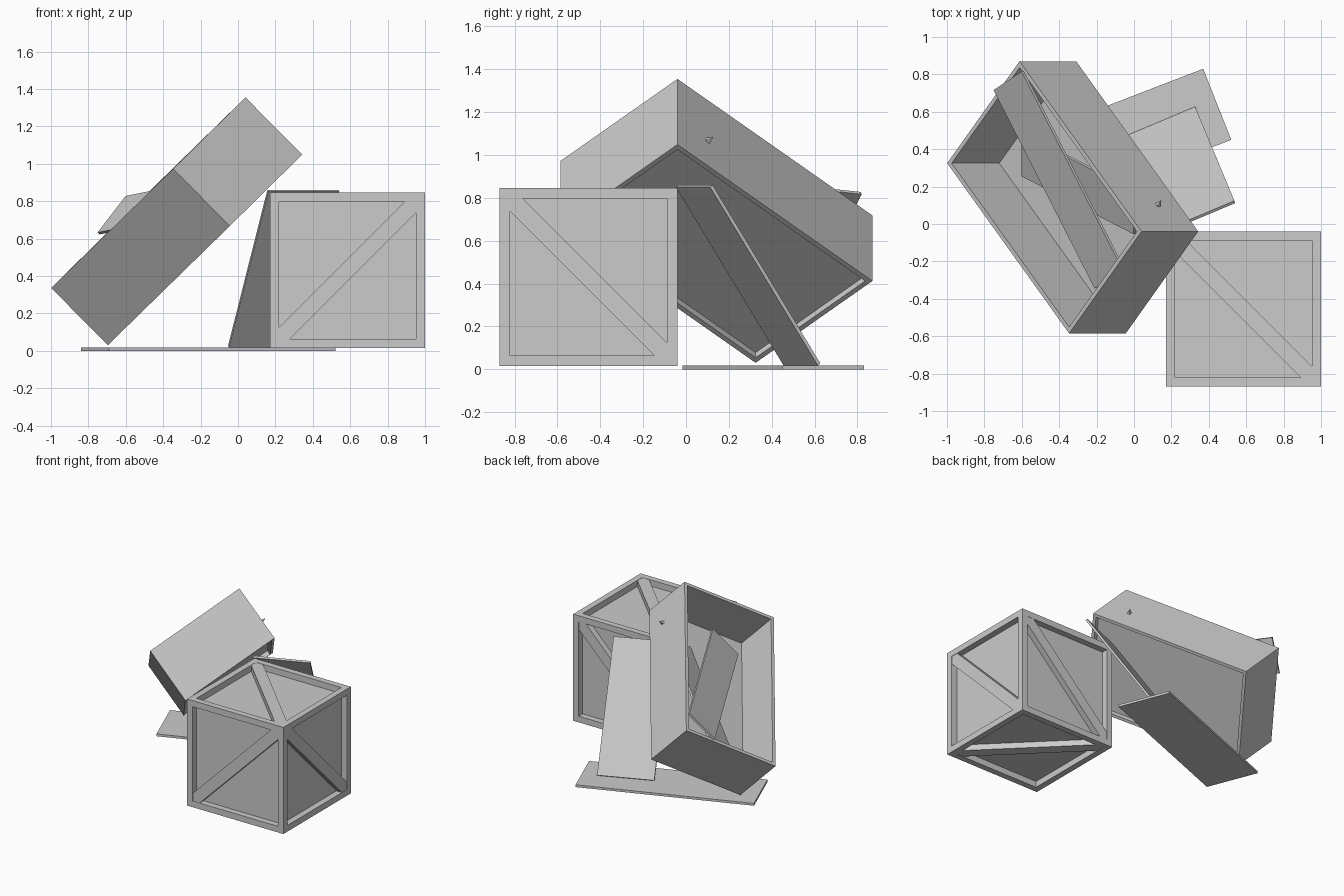
import bpy, bmesh
from mathutils import Vector, Matrix

if "Cube" in bpy.data.objects:
    bpy.data.objects.remove(bpy.data.objects["Cube"])


def finish(name, bm):
    bmesh.ops.recalc_face_normals(bm, faces=bm.faces[:])
    me = bpy.data.meshes.new(name)
    bm.to_mesh(me)
    bm.free()
    ob = bpy.data.objects.new(name, me)
    bpy.context.collection.objects.link(ob)
    return ob


def add_box(bm, origin, a, b, c):
    """Box from a corner and three edge vectors."""
    m = Matrix((a, b, c)).transposed().to_4x4()
    m.translation = origin
    bmesh.ops.create_cube(bm, size=1, matrix=m @ Matrix.Translation((0.5, 0.5, 0.5)))


def plank(name, corner, along, across, thick=0.02):
    along, across = Vector(along), Vector(across)
    n = along.cross(across).normalized() * thick
    bm = bmesh.new()
    add_box(bm, Vector(corner), along, across, n)
    finish(name, bm)


# Closed crate: recessed body, edge frame, diagonal on each face
S, W = 0.83, 0.048
lo = Vector((0.17, -0.87, 0.016))
axes = [Vector((1, 0, 0)), Vector((0, 1, 0)), Vector((0, 0, 1))]

bm = bmesh.new()
add_box(bm, lo + Vector((W, W, W)), *[a * (S - 2 * W) for a in axes])
finish("crate_body", bm)

# twelve edge bars: posts full height, others fitted between them
bm = bmesh.new()
X, Y, Z = axes
L = S - 2 * W
for a in (0, S - W):
    for b in (0, S - W):
        add_box(bm, lo + X * a + Y * b, X * W, Y * W, Z * S)
        add_box(bm, lo + X * W + Y * a + Z * b, X * L, Y * W, Z * W)
        add_box(bm, lo + Y * W + X * a + Z * b, X * W, Y * L, Z * W)
finish("crate_frame", bm)

bm = bmesh.new()
k = 0.06
for i in range(3):
    p, q, n = axes[(i + 1) % 3], axes[(i + 2) % 3], axes[i]
    e, r = W, S - W
    pts = [(e, e), (e + k, e), (r, r - k), (r, r), (r - k, r), (e, e + k)]
    if i != 1:                            # front and back braces rise to +x
        pts = [(S - x, y) for x, y in pts]
    for off in (0.002, S - W):
        f = bm.faces.new([bm.verts.new(lo + p * x + q * y + n * off) for x, y in pts])
        ext = bmesh.ops.extrude_face_region(bm, geom=[f])["geom"]
        bmesh.ops.translate(bm, vec=n * (W - 0.002),
                            verts=[g for g in ext if isinstance(g, bmesh.types.BMVert)])
finish("crate_braces", bm)

# Open crate tipped on its side: A is the top rim corner
A = Vector((0.04, -0.04, 1.355))
u = Vector((-0.387, -0.545, -0.382))
v = Vector((-0.652, 0.91, -0.637))
d = Vector((0.303, 0, -0.306))
bm = bmesh.new()
add_box(bm, A, u, v, d)
bm.normal_update()
dn = d.normalized()
ends = [f for f in bm.faces if abs(f.normal.dot(dn)) > 0.95]
for f in ends:
    # deep cavity on the open side, shallow recess under the floor
    depth = d * 0.84 if (f.calc_center_median() - A).dot(dn) < 0.1 else -d * 0.08
    bmesh.ops.inset_individual(bm, faces=[f], thickness=0.034)
    g = bmesh.ops.extrude_discrete_faces(bm, faces=[f])["faces"][0]
    bmesh.ops.translate(bm, verts=g.verts[:], vec=depth)
finish("open_crate", bm)

# Nail poking out of the open crate's side
bm = bmesh.new()
base = A + v * 0.155 + d * 0.62
out = -u.normalized()
rot = out.to_track_quat('Z', 'Y').to_matrix().to_4x4()
bmesh.ops.create_cone(bm, cap_ends=True, segments=4, radius1=0.022, radius2=0.002, depth=0.05,
                      matrix=Matrix.Translation(base + out * 0.01) @ rot)
finish("nail", bm)

# Loose planks: on the ground, leaning on the crate, two inside the open crate
plank("ground_plank", (0.37, 0.83, 0), (-1.21, -0.467, 0), (0.15, -0.38, 0), 0.018)
plank("leaning_plank", (-0.048, 0.455, 0.018), (0.21, -0.503, 0.833), (0.38, 0.16, 0), 0.016)
plank("inner_plank", (-0.74, 0.72, 0.622), (0.54, -1.06, 0.11), (0.15, 0.1, 0.195), 0.016)
plank("lower_plank", (-0.59, 0.26, 0.245), (0.6, -0.31, 0.6), (0, 0.23, 0.12), 0.016)
